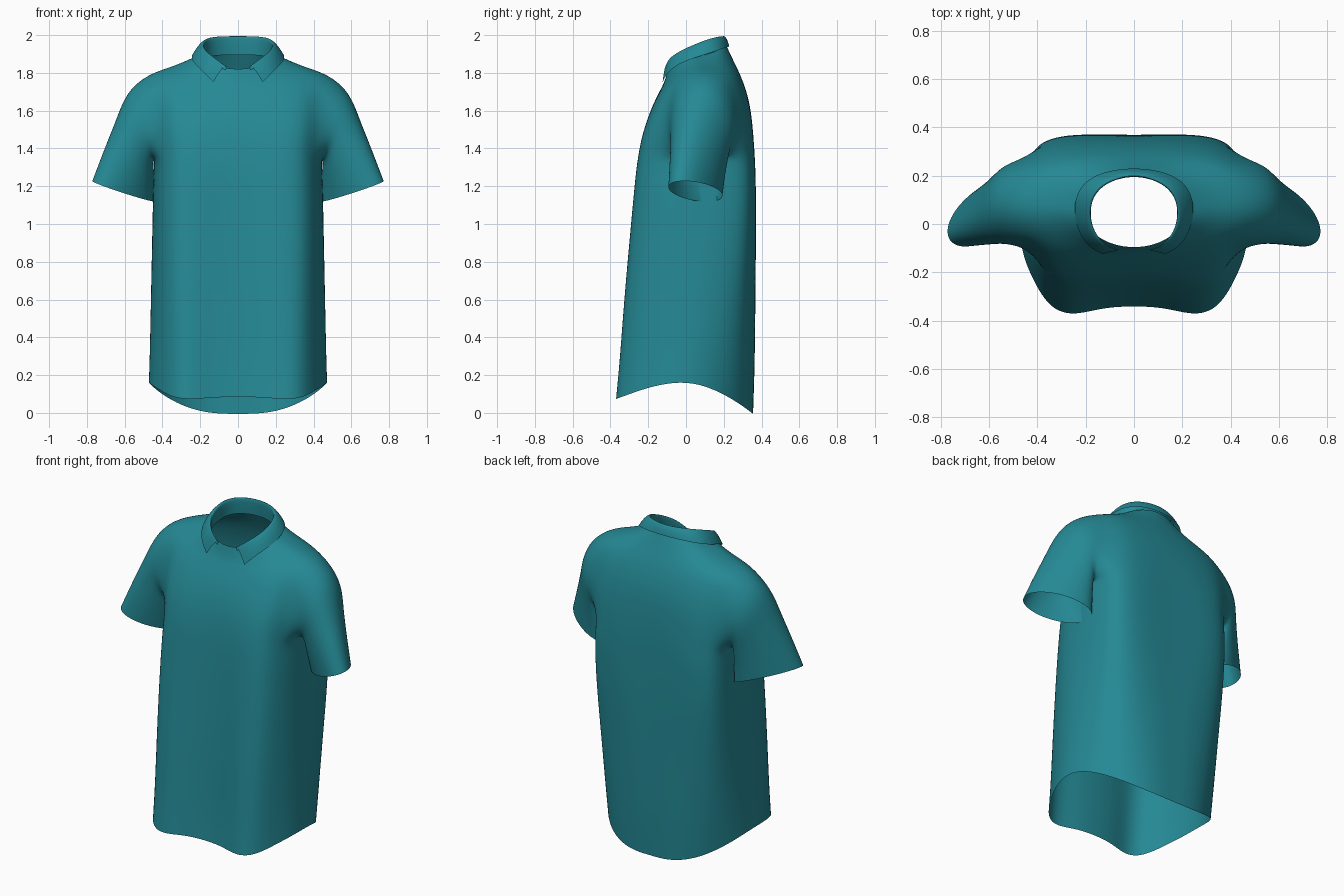
import bpy
import bmesh
from math import sin, cos, pi
from mathutils import Vector

cube = bpy.data.objects.get("Cube")
if cube:
    bpy.data.objects.remove(cube, do_unlink=True)

fabric = bpy.data.materials.new("teal fabric")
fabric.use_nodes = True
teal = (0.018, 0.25, 0.3, 1)
fabric.diffuse_color = teal
fabric.node_tree.nodes["Principled BSDF"].inputs["Base Color"].default_value = teal


def finish(name, bm):
    """Turn a half mesh into a mirrored, subdivided, smooth object."""
    loose = [v for v in bm.verts if not v.link_faces]
    bmesh.ops.delete(bm, geom=loose, context='VERTS')
    mesh = bpy.data.meshes.new(name)
    bm.to_mesh(mesh)
    bm.free()
    mesh.materials.append(fabric)
    mesh.shade_smooth()
    obj = bpy.data.objects.new(name, mesh)
    bpy.context.collection.objects.link(obj)
    mirror = obj.modifiers.new("Mirror", 'MIRROR')
    mirror.use_clip = True
    mirror.merge_threshold = 0.001
    subsurf = obj.modifiers.new("Subdivision", 'SUBSURF')
    subsurf.levels = subsurf.render_levels = 3
    subsurf.boundary_smooth = 'PRESERVE_CORNERS'


def skin(bm, rows, skip=lambda j, i: False):
    """Fill quads between consecutive rows of vertices."""
    for j in range(len(rows) - 1):
        low, high = rows[j], rows[j + 1]
        for i in range(len(low) - 1):
            if not skip(j, i):
                bm.faces.new((low[i], low[i + 1], high[i + 1], high[i]))


# Body: half cross-sections from centre front to centre back
chest = [(0, -.94), (.28, -.96), (.56, -1), (.8, -.92), (.93, -.62),
         (.98, -.35), (1, -.08), (1.01, .25), (1, .58), (.94, .86),
         (.75, .98), (.5, 1), (.25, .99), (0, .98)]
hem = [(0, -.9), (.28, -.92), (.54, -1.02), (.74, -.92), (.88, -.6),
       (.96, -.35), (1, -.08), (.98, .2), (.9, .46), (.77, .68),
       (.6, .85), (.42, .95), (.22, 1), (0, 1)]
last = len(chest) - 1

# Each ring: half width, front y, back y, front z, side z, back z, roundness
rings = [
    (.476, -.375, .355, .07, .165, -.005, 0),
    (.47, -.355, .365, .28, .32, .25, 0),
    (.463, -.333, .37, .6, .6, .6, 0),
    (.452, -.297, .375, 1, 1, 1, 0),
    (.445, -.275, .372, 1.25, 1.24, 1.25, .05),
    (.44, -.262, .368, 1.36, 1.35, 1.36, .1),
    (.46, -.24, .358, 1.48, 1.5, 1.52, .2),
    (.475, -.198, .34, 1.6, 1.66, 1.65, .4),
    (.47, -.15, .3, 1.69, 1.8, 1.77, .6),
    (.34, -.115, .26, 1.75, 1.835, 1.85, .9),
    (.215, -.097, .215, 1.82, 1.89, 1.945, 1),
]

bm = bmesh.new()
rows = []
for width, front, back, z_front, z_side, z_back, roundness in rings:
    row = []
    flare = max(0, 1.15 - z_side)
    for i in range(last + 1):
        angle = pi * i / last
        point = Vector(chest[i]).lerp(Vector(hem[i]), flare)
        px, t = point.lerp(Vector((sin(angle), -cos(angle))), roundness)
        z_end = z_front if t < 0 else z_back
        z = z_side + (z_end - z_side) * min(1, abs(t) ** 1.7)
        y = (front + back) / 2 + t * (back - front) / 2
        x = 0 if i in (0, last) else px * width
        row.append(bm.verts.new((x, y, z)))
    rows.append(row)

# Armhole: leave a window open in the side of the body
c0, c1, r0, r1 = 4, 9, 5, 8
skin(bm, rows, lambda j, i: r0 <= j < r1 and c0 <= i < c1)
loop = [rows[r1][i] for i in range(c0, c1 + 1)]
loop += [rows[j][c1] for j in range(r1 - 1, r0, -1)]
loop += [rows[r0][i] for i in range(c1, c0 - 1, -1)]
loop += [rows[j][c0] for j in range(r0 + 1, r1)]

# Sleeve: tilted ellipses (centre, long axis, short axis) grown from the armhole
sleeve = [
    ((.52, .085, 1.515), (.07, 0, .195), (0, .172, 0)),
    ((.543, .073, 1.405), (.104, -.02, .15), (-.01, .157, 0)),
    ((.573, .06, 1.295), (.136, -.04, .106), (-.02, .145, 0)),
    ((.605, .05, 1.173), (.168, -.06, .056), (-.03, .134, 0)),
]
count = len(loop)
for centre, long_axis, short_axis in sleeve:
    ring = []
    for k in range(count):
        angle = 2 * pi * (k - (c1 - c0) / 2) / count
        ring.append(bm.verts.new(Vector(centre) + Vector(long_axis) * cos(angle)
                                 + Vector(short_axis) * sin(angle)))
    for k in range(count):
        n = (k + 1) % count
        bm.faces.new((loop[k], ring[k], ring[n], loop[n]))
    loop = ring
finish("shirt_body", bm)

# Collar: fold line and lower edge from the front point to the centre back
fold = [(.065, -.108, 1.845), (.125, -.09, 1.89), (.172, -.03, 1.928),
        (.188, .04, 1.96), (.175, .12, 1.992), (.11, .18, 2.005), (0, .207, 2.005)]
edge = [(.13, -.124, 1.75), (.183, -.1, 1.805), (.23, -.035, 1.85),
        (.25, .045, 1.88), (.238, .14, 1.91), (.16, .212, 1.935), (0, .238, 1.942)]

bm = bmesh.new()
columns = []
for k, (top, low) in enumerate(zip(fold, edge)):
    top, low = Vector(top), Vector(low)
    out = Vector((low.x - top.x, low.y - top.y, 0)).normalized() * .008
    rim = top - Vector((0, 0, .009))
    stand = top - Vector((0, 0, min(.11, .03 + .025 * k)))
    column = [low, low.lerp(top, .5) + out, rim + out, rim - out, stand]
    columns.append([bm.verts.new(p) for p in column])
skin(bm, list(zip(*columns)))
finish("collar", bm)
